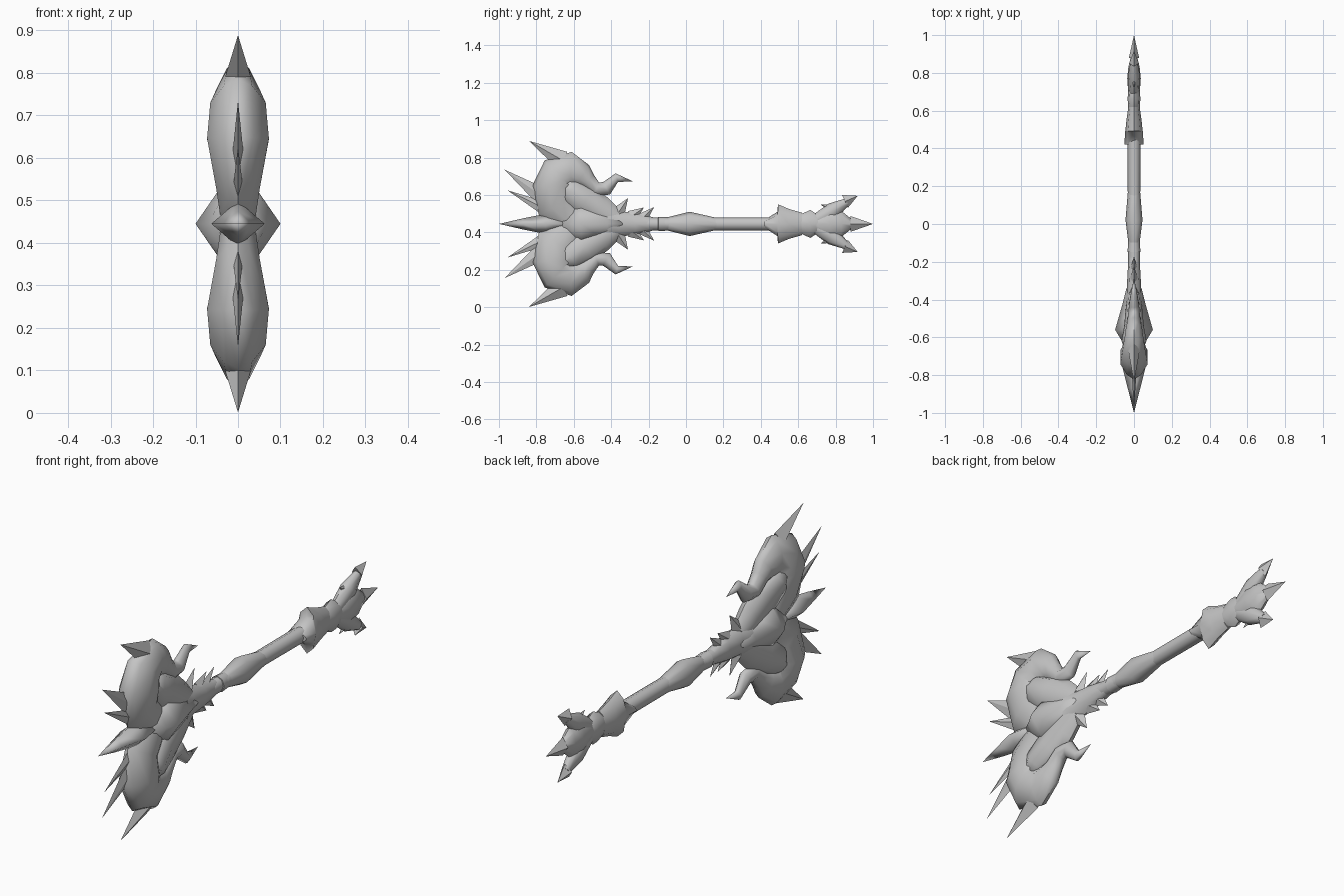
import bpy, bmesh, math
from mathutils import Vector

if "Cube" in bpy.data.objects:
    bpy.data.objects.remove(bpy.data.objects["Cube"], do_unlink=True)

AXIS_Z = 0.445  # height of the shaft axis

metal = bpy.data.materials.new("grey_metal")
metal.use_nodes = True
metal.diffuse_color = (0.55, 0.55, 0.55, 1)
metal.node_tree.nodes["Principled BSDF"].inputs["Base Color"].default_value = (0.55, 0.55, 0.55, 1)


def sweep(name, stations, sides=8, mirror=False, angle=60, edge=0.0):
    """Skin rings along a path in the side plane; edge thins the rims to a lens.
    Each station: y, height above the axis, half size in plane, half size in x."""
    bm = bmesh.new()
    pts = [Vector((0, s[0], s[1])) for s in stations]
    rings = []
    for i, (y, h, r, rx) in enumerate(stations):
        t = (pts[min(i + 1, len(pts) - 1)] - pts[max(i - 1, 0)]).normalized()
        n = Vector((0, -t.z, t.y))
        ring = []
        for k in range(sides):
            a = 2 * math.pi * k / sides
            x = rx * math.sin(a) * abs(math.sin(a)) ** edge
            ring.append(bm.verts.new(pts[i] + n * (r * math.cos(a)) + Vector((x, 0, 0))))
        rings.append(ring)
    for a, b in zip(rings, rings[1:]):
        for k in range(sides):
            j = (k + 1) % sides
            bm.faces.new((a[k], a[j], b[j], b[k]))
    bm.faces.new(rings[0])
    bm.faces.new(rings[-1])
    bmesh.ops.remove_doubles(bm, verts=bm.verts, dist=0.0005)
    bmesh.ops.recalc_face_normals(bm, faces=bm.faces)
    mesh = bpy.data.meshes.new(name)
    bm.to_mesh(mesh)
    bm.free()
    mesh.materials.append(metal)
    ob = bpy.data.objects.new(name, mesh)
    ob.location.z = AXIS_Z
    bpy.context.collection.objects.link(ob)
    bpy.ops.object.select_all(action='DESELECT')
    ob.select_set(True)
    bpy.context.view_layer.objects.active = ob
    bpy.ops.object.shade_smooth_by_angle(angle=math.radians(angle))
    if mirror:
        m = ob.modifiers.new("mirror", 'MIRROR')
        m.use_axis = (False, False, True)
        m.use_mirror_merge = False


def turned(name, profile, sides=8, angle=60):
    """Part centred on the shaft axis: y, half height, half width."""
    sweep(name, [(y, 0, r, rx) for y, r, rx in profile], sides, False, angle)


def thorn(name, base, tip, r, rx):
    """Four-sided spike, repeated above and below the axis."""
    sweep(name, [(*base, r, rx), (*tip, 0, 0)], 4, True, 30)


# Shaft, grip and ring
turned("shaft", [(-0.36, 0.035, 0.03), (0.5, 0.035, 0.035)])
turned("grip", [(-0.10, 0.035, 0.03), (0.02, 0.065, 0.045), (0.165, 0.032, 0.033)])
turned("ring", [(-0.15, 0.03, 0.03), (-0.148, 0.038, 0.035), (-0.097, 0.036, 0.03)])

# Neck with small thorns
turned("neck", [(-0.42, 0.09, 0.05), (-0.36, 0.068, 0.038), (-0.27, 0.058, 0.035),
                (-0.20, 0.042, 0.03), (-0.15, 0.028, 0.028)])
thorn("neck_thorn_large", (-0.365, 0.055), (-0.31, 0.138), 0.04, 0.025)
thorn("neck_thorn_middle", (-0.29, 0.04), (-0.225, 0.088), 0.035, 0.022)
thorn("neck_thorn_small", (-0.235, 0.03), (-0.17, 0.09), 0.03, 0.018)

# Axe head: central body, front spike and arms
turned("head_body", [(-0.34, 0.05, 0.04), (-0.42, 0.10, 0.06), (-0.56, 0.145, 0.1),
                     (-0.61, 0.13, 0.07), (-0.66, 0.06, 0.045)], 4, 110)
turned("front_spike", [(-0.62, 0.025, 0.04), (-0.75, 0.054, 0.063), (-0.87, 0.03, 0.033),
                       (-1.0, 0, 0)], 4, 110)
sweep("head_arm", [(-0.38, 0.02, 0.06, 0.035), (-0.46, 0.07, 0.082, 0.045),
                   (-0.54, 0.12, 0.09, 0.052), (-0.62, 0.175, 0.075, 0.066),
                   (-0.67, 0.22, 0.03, 0.045)], 8, True)

# Curled blade lobes that end in back-swept horns
sweep("blade_lobe", [(-0.62, 0.04, 0.09, 0.045), (-0.685, 0.10, 0.115, 0.055),
                     (-0.705, 0.20, 0.117, 0.078), (-0.68, 0.26, 0.11, 0.07),
                     (-0.615, 0.285, 0.10, 0.055), (-0.555, 0.255, 0.07, 0.045),
                     (-0.525, 0.23, 0.046, 0.038), (-0.48, 0.185, 0.04, 0.033),
                     (-0.425, 0.19, 0.038, 0.028), (-0.37, 0.247, 0.024, 0.018),
                     (-0.285, 0.228, 0, 0)], 10, True, 60, 0.4)
thorn("blade_spike", (-0.66, 0.34), (-0.84, 0.444), 0.052, 0.032)
thorn("front_thorn_outer", (-0.78, 0.155), (-0.97, 0.29), 0.045, 0.014)
thorn("front_thorn_inner", (-0.76, 0.085), (-0.955, 0.18), 0.035, 0.012)

# Pommel: flared collar and knot
turned("collar", [(0.42, 0.02, 0.05), (0.488, 0.065, 0.048), (0.492, 0.105, 0.046),
                  (0.55, 0.08, 0.04), (0.62, 0.06, 0.03)])
turned("knot", [(0.61, 0.05, 0.03), (0.665, 0.075, 0.034), (0.71, 0.045, 0.03)])

# Pommel: three-pronged end with arrow tips
turned("prong_centre", [(0.69, 0.04, 0.03), (0.77, 0.085, 0.036), (0.83, 0.07, 0.03),
                        (0.89, 0.022, 0.015)])
turned("prong_centre_tip", [(0.88, 0.042, 0.027), (1.0, 0, 0)], 4)
sweep("prong_side", [(0.70, 0.02, 0.035, 0.025), (0.785, 0.07, 0.045, 0.032),
                     (0.86, 0.118, 0.02, 0.018)], 8, True)
thorn("prong_side_tip", (0.85, 0.12), (0.918, 0.15), 0.038, 0.026)
thorn("prong_barb", (0.79, 0.075), (0.72, 0.105), 0.028, 0.02)
